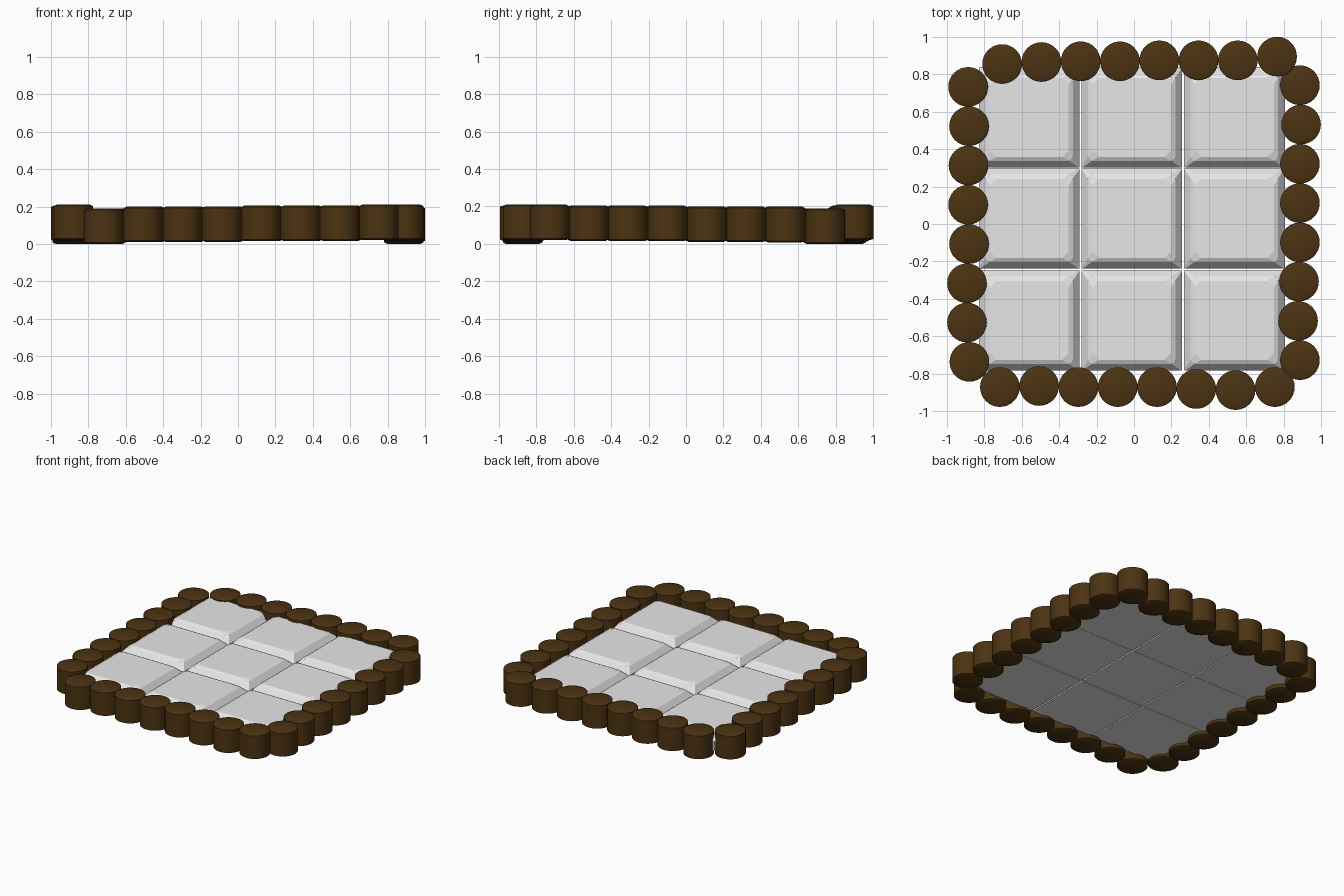
import bpy, bmesh, math

if "Cube" in bpy.data.objects:
    bpy.data.objects.remove(bpy.data.objects["Cube"])


def material(name, rgb):
    m = bpy.data.materials.new(name)
    m.diffuse_color = (*rgb, 1)
    m.use_nodes = True
    m.node_tree.nodes["Principled BSDF"].inputs["Base Color"].default_value = m.diffuse_color
    return m


WOOD = material("dark brown wood", (0.072, 0.033, 0.006))
STONE = material("pale grey stone", (0.8, 0.8, 0.8))


def loft(name, rings, mat, smooth):
    """Join stacked rings of points into a closed solid."""
    bm = bmesh.new()
    loops = [[bm.verts.new(p) for p in ring] for ring in rings]
    n = len(loops[0])
    for a, b in zip(loops, loops[1:]):
        for i in range(n):
            j = (i + 1) % n
            bm.faces.new((a[i], a[j], b[j], b[i]))
    bm.faces.new(loops[0][::-1])
    bm.faces.new(loops[-1])
    me = bpy.data.meshes.new(name)
    bm.to_mesh(me)
    bm.free()
    me.materials.append(mat)
    ob = bpy.data.objects.new(name, me)
    bpy.context.collection.objects.link(ob)
    if smooth:
        bpy.context.view_layer.objects.active = ob
        ob.select_set(True)
        bpy.ops.object.shade_smooth_by_angle(angle=math.radians(30))
        ob.select_set(False)
    return ob


def circle(x, y, r, z, n=32):
    return [(x + r * math.cos(2 * math.pi * i / n),
             y + r * math.sin(2 * math.pi * i / n), z) for i in range(n)]


def log(name, x, y, z):
    # Short upright log with slightly chamfered ends
    r, h = 0.106, 0.19
    prof = [(r - 0.018, 0), (r, 0.008), (r, h - 0.008), (r - 0.018, h)]
    loft(name, [circle(x, y, pr, z + pz) for pr, pz in prof], WOOD, True)


def octagon(x, y, half, cut, z):
    pts = [(half, -half + cut), (half, half - cut), (half - cut, half), (-half + cut, half),
           (-half, half - cut), (-half, -half + cut), (-half + cut, -half), (half - cut, -half)]
    return [(x + px, y + py, z) for px, py in pts]


def tile(name, x, y):
    # Stone slab with straight walls and a two-step bevelled top
    h = 0.269
    prof = [(h, 0.004, 0.045), (h, 0.004, 0.12), (h - 0.035, 0.02, 0.163), (h - 0.058, 0.035, 0.175)]
    loft(name, [octagon(x, y, hh, c, z) for hh, c, z in prof], STONE, False)


# Paving: three by three slabs
for i, x in enumerate((-0.56, -0.012, 0.537)):
    for j, y in enumerate((-0.515, 0.03, 0.57)):
        tile(f"stone_slab_{i}_{j}", x, y)

# Log border: each row wobbles slightly and rises along its length
LIFT = (0, 0.009, 0.01, 0.011, 0.015, 0.015, 0.016, 0.02)
FRONT_Y = (-0.872, -0.866, -0.872, -0.872, -0.872, -0.882, -0.888, -0.872)
BACK_Y = (0.855, 0.866, 0.87, 0.87, 0.875, 0.875, 0.875, 0.895)
LEFT_X = (-0.887, -0.882, -0.885, -0.887, -0.882, -0.893, -0.893, -0.88)
RIGHT_X = (0.887, 0.893, 0.887, 0.887, 0.887, 0.882, 0.877, 0.887)
for k in range(8):
    s = 0.21 * k
    log(f"front_log_{k}", -0.717 + s, FRONT_Y[k], LIFT[k])
    log(f"back_log_{k}", -0.705 + s, BACK_Y[k], LIFT[k])
    log(f"left_log_{k}", LEFT_X[k], 0.733 - s, LIFT[k])
    log(f"right_log_{k}", RIGHT_X[k], 0.742 - s, LIFT[k])
